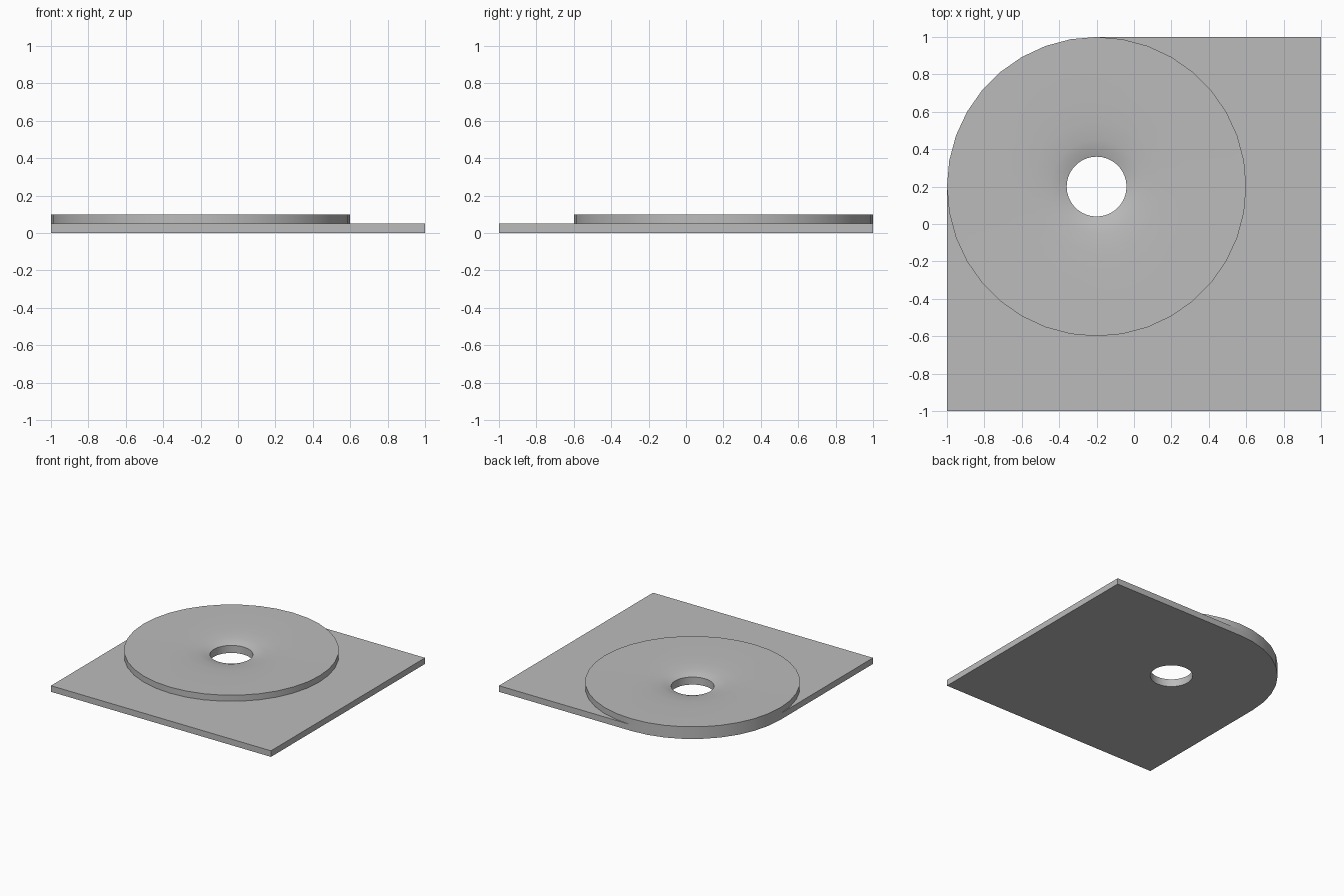
import bpy, bmesh
from math import cos, sin, radians

cube = bpy.data.objects.get("Cube")
if cube:
    bpy.data.objects.remove(cube, do_unlink=True)

CX, CY = -0.2, 0.2        # shared axis of the disc and the hole
R_DISC, R_HOLE = 0.8, 0.16
PLATE_TOP, DISC_TOP = 0.05, 0.1

grey = bpy.data.materials.new("plain grey")
grey.use_nodes = True
colour = (0.5, 0.5, 0.5, 1)
grey.diffuse_color = colour
grey.node_tree.nodes["Principled BSDF"].inputs["Base Color"].default_value = colour


def arc(radius, start, end):
    return [(CX + radius * cos(radians(a)), CY + radius * sin(radians(a)))
            for a in range(start, end, 10)]


def finish(name, bm):
    bmesh.ops.recalc_face_normals(bm, faces=bm.faces)
    mesh = bpy.data.meshes.new(name)
    bm.to_mesh(mesh)
    bm.free()
    mesh.materials.append(grey)
    obj = bpy.data.objects.new(name, mesh)
    bpy.context.collection.objects.link(obj)
    bpy.ops.object.select_all(action="DESELECT")
    obj.select_set(True)
    bpy.context.view_layer.objects.active = obj
    bpy.ops.object.shade_smooth_by_angle(angle=radians(35))


# Square plate with one rounded corner and a round hole
bm = bmesh.new()
edges = []
outline = [(-1, -1), (1, -1), (1, 1)] + arc(R_DISC, 90, 181)
for loop in (outline, arc(R_HOLE, 0, 360)):
    verts = [bm.verts.new((x, y, 0)) for x, y in loop]
    edges += [bm.edges.new((v, verts[i - 1])) for i, v in enumerate(verts)]
bmesh.ops.triangle_fill(bm, edges=edges, use_beauty=True)
raised = bmesh.ops.extrude_face_region(bm, geom=bm.faces[:], use_keep_orig=True)
top = [g for g in raised["geom"] if isinstance(g, bmesh.types.BMVert)]
bmesh.ops.translate(bm, verts=top, vec=(0, 0, PLATE_TOP))
finish("base_plate", bm)

# Raised disc whose top dips towards the hole
dip = [(0.5, 0.098), (0.35, 0.093), (0.25, 0.085), (0.2, 0.075)]
profile = [(R_DISC, PLATE_TOP), (R_DISC, DISC_TOP)] + dip + [
    (R_HOLE, 0.062), (R_HOLE, PLATE_TOP)]
bm = bmesh.new()
rings = [[bm.verts.new((x, y, z)) for x, y in arc(r, 0, 360)] for r, z in profile]
for k, ring in enumerate(rings):
    below = rings[k - 1]
    for i in range(len(ring)):
        bm.faces.new((below[i - 1], below[i], ring[i], ring[i - 1]))
finish("raised_disc", bm)
